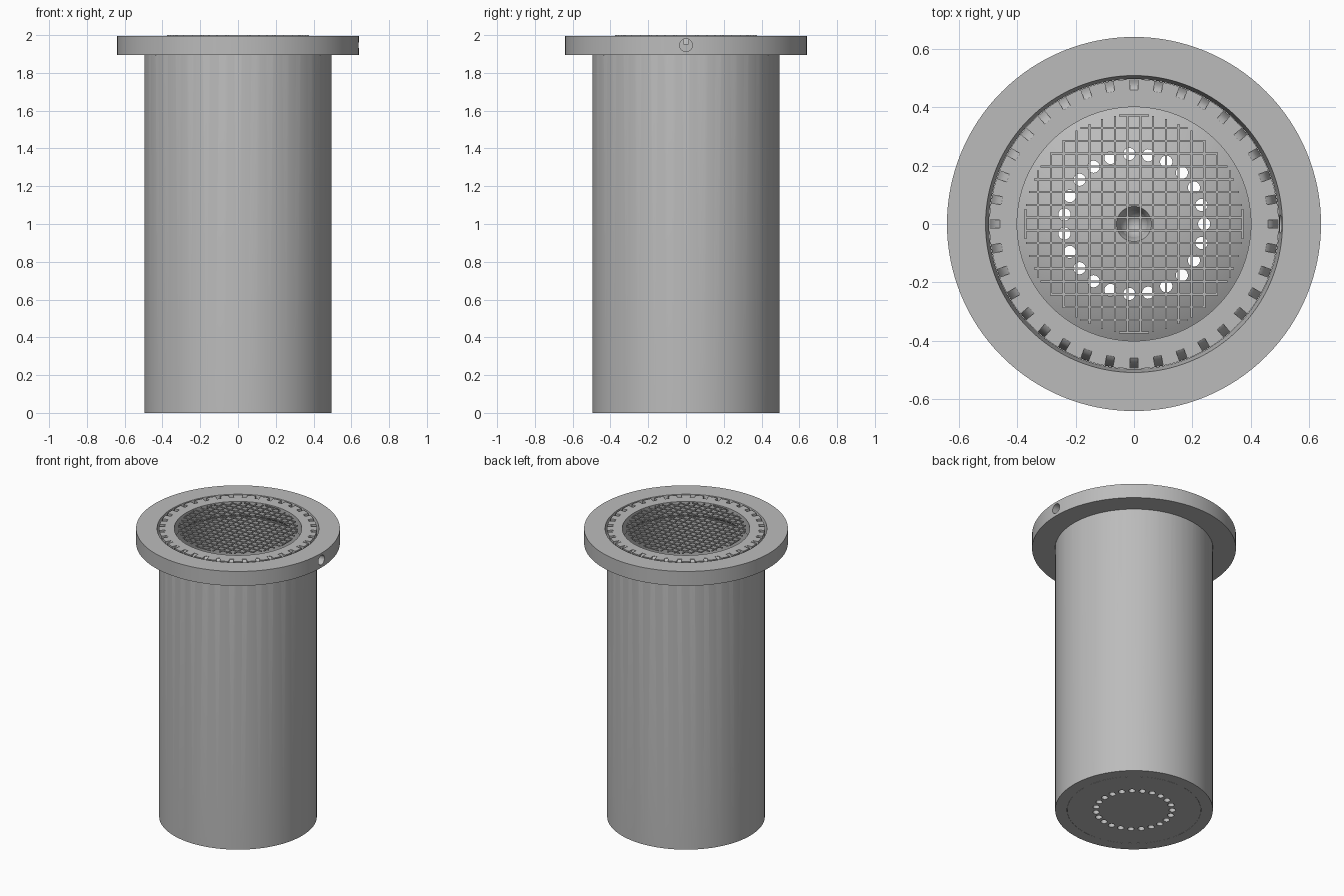
import bpy, bmesh, math
from mathutils import Matrix, Vector

old = bpy.data.objects.get("Cube")
if old:
    bpy.data.objects.remove(old)

grey = bpy.data.materials.new("plain_grey")
grey.use_nodes = True
COLOUR = (0.5, 0.5, 0.5, 1)
grey.diffuse_color = COLOUR
grey.node_tree.nodes["Principled BSDF"].inputs["Base Color"].default_value = COLOUR

TOP = 2.0
RIM = 1.995
SEGMENTS = 128


def finish(name, bm):
    bmesh.ops.recalc_face_normals(bm, faces=bm.faces)
    mesh = bpy.data.meshes.new(name)
    bm.to_mesh(mesh)
    bm.free()
    mesh.materials.append(grey)
    obj = bpy.data.objects.new(name, mesh)
    bpy.context.collection.objects.link(obj)
    return obj


def select(obj):
    bpy.ops.object.select_all(action='DESELECT')
    obj.select_set(True)
    bpy.context.view_layer.objects.active = obj


def smooth(obj):
    select(obj)
    bpy.ops.object.shade_smooth_by_angle(angle=math.radians(35))


def lathe(name, profile):
    """Spin a closed (radius, height) outline about the z axis."""
    bm = bmesh.new()
    verts = [bm.verts.new((r, 0, z)) for r, z in profile]
    edges = [bm.edges.new((a, b)) for a, b in zip(verts, verts[1:] + verts[:1])]
    bmesh.ops.spin(bm, geom=verts + edges, cent=(0, 0, 0), axis=(0, 0, 1),
                   angle=math.tau, steps=SEGMENTS, use_duplicate=False)
    bmesh.ops.remove_doubles(bm, verts=bm.verts, dist=0.0002)
    loose = [f for f in bm.faces if f.calc_area() < 1e-9]
    bmesh.ops.delete(bm, geom=loose, context='FACES')
    wires = [e for e in bm.edges if not e.link_faces]
    bmesh.ops.delete(bm, geom=wires, context='EDGES')
    return finish(name, bm)


def cut(obj, cutter):
    cutter.hide_render = True
    mod = obj.modifiers.new("cut", 'BOOLEAN')
    mod.operation = 'DIFFERENCE'
    mod.solver = 'EXACT'
    mod.object = cutter
    select(obj)
    bpy.ops.object.modifier_apply(modifier=mod.name)
    bpy.data.objects.remove(cutter)


def rod(bm, radius, depth, matrix):
    bmesh.ops.create_cone(bm, cap_ends=True, segments=20, radius1=radius,
                          radius2=radius, depth=depth, matrix=matrix)


# Outer tube with a narrow lip at its mouth
tube = lathe("tube", [(0.42, 0), (0.495, 0), (0.495, RIM), (0.4, RIM),
                      (0.4, 1.9), (0.42, 1.88)])

# Ring of curved slots that spill over the outer edge of the tube
SLOTS = 36
slot_outline = [(0.458, 2.02), (0.458, 1.993), (0.47, 1.985), (0.481, 1.965),
                (0.489, 1.93), (0.496, 1.885), (0.52, 1.885), (0.52, 2.02)]
bm = bmesh.new()
for i in range(SLOTS):
    turn = Matrix.Rotation(math.tau * i / SLOTS, 3, 'Z')
    face = bm.faces.new([bm.verts.new(turn @ Vector((r, -0.014, z)))
                         for r, z in slot_outline])
    side = bmesh.ops.extrude_face_region(bm, geom=[face])["geom"]
    bmesh.ops.translate(bm, vec=turn @ Vector((0, 0.028, 0)),
                        verts=[v for v in side if isinstance(v, bmesh.types.BMVert)])
cut(tube, finish("slot_cutter", bm))
smooth(tube)

# Flange, with a fine groove around the tube and one side port
flange = lathe("flange", [(0.496, 1.895), (0.64, 1.895), (0.64, RIM),
                          (0.508, RIM), (0.496, 1.93)])
bm = bmesh.new()
rod(bm, 0.034, 0.3, Matrix.Translation((0.65, 0, 1.947)) @ Matrix.Rotation(math.pi / 2, 4, 'Y'))
cut(flange, finish("port_cutter", bm))
smooth(flange)

# Domed base insert with a ring of drain holes
DOME_R, APEX = 0.8, 0.2
dome = [(r, APEX - DOME_R + math.sqrt(DOME_R ** 2 - r ** 2))
        for r in [0.419 - 0.359 * i / 10 for i in range(11)]]
insert = lathe("domed_base", [(0.045, 0), (0.419, 0)] + dome + [(0.045, 0.17)])
HOLES = 23
bm = bmesh.new()
for i in range(HOLES):
    rod(bm, 0.021, 0.6, Matrix.Rotation(math.tau * i / HOLES, 4, 'Z')
        @ Matrix.Translation((0.24, 0, 0.1)))
cut(insert, finish("hole_cutter", bm))
smooth(insert)

# Centre plug with a conical pit
smooth(lathe("centre_plug", [(0, 0), (0.045, 0), (0.045, 0.17), (0, 0.08)]))

# Square wire screen clipped to a circle
PITCH, SCREEN_R, WIRE = 0.0437, 0.375, 0.007
bm = bmesh.new()
for i in range(-9, 9):
    offset = (i + 0.5) * PITCH
    if abs(offset) >= SCREEN_R:
        continue
    length = 2 * math.sqrt(SCREEN_R ** 2 - offset ** 2)
    for angle in (0, math.pi / 2):
        bmesh.ops.create_cube(bm, size=1, matrix=Matrix.Translation((0, 0, TOP - WIRE / 2))
                              @ Matrix.Rotation(angle, 4, 'Z')
                              @ Matrix.Translation((0, offset, 0))
                              @ Matrix.Diagonal((length, WIRE, WIRE, 1)))
finish("wire_screen", bm)
